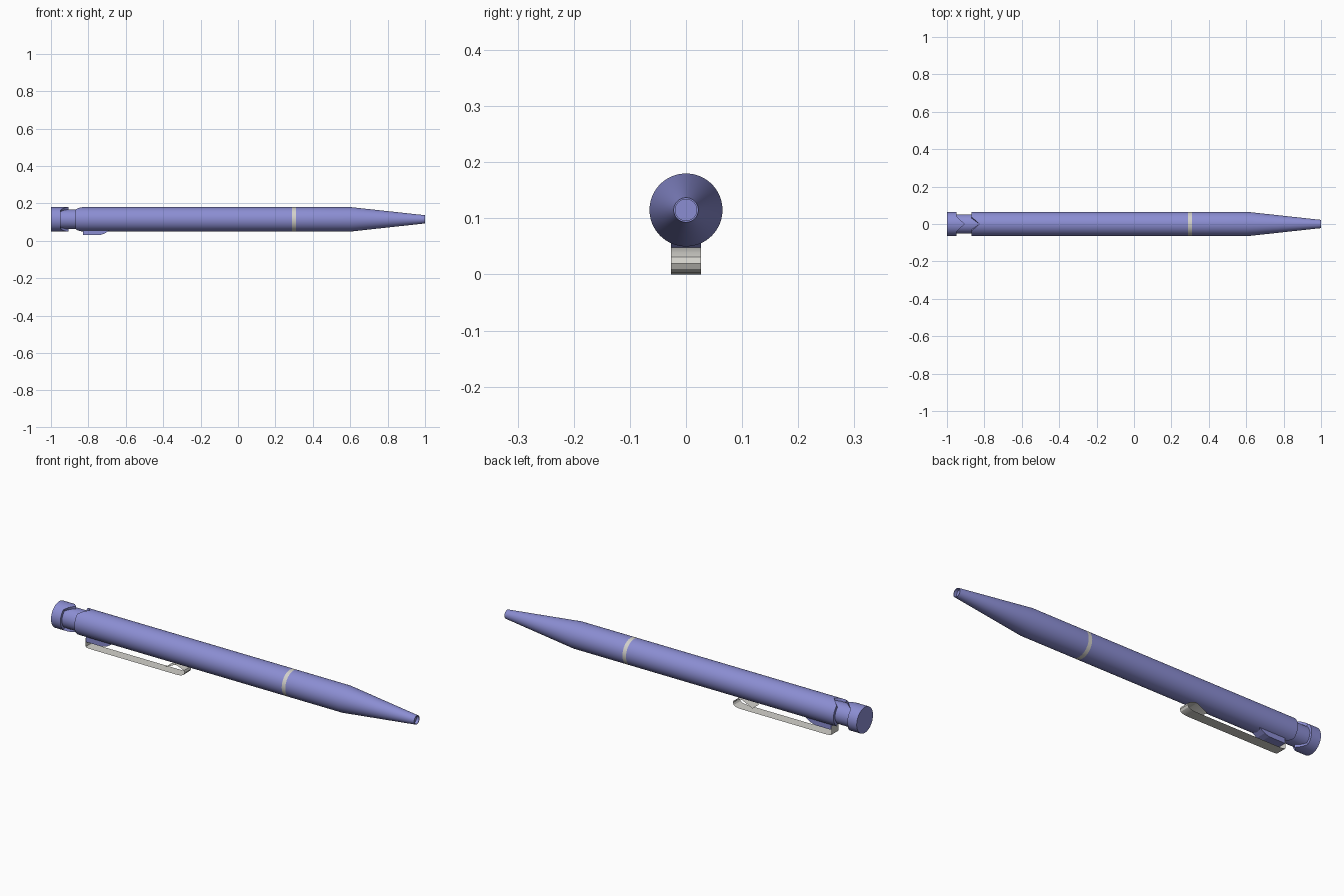
import bpy, bmesh, math

if "Cube" in bpy.data.objects:
    bpy.data.objects.remove(bpy.data.objects["Cube"])

AXIS_Z, R, SEG = 0.115, 0.065, 96


def material(name, rgb):
    m = bpy.data.materials.new(name)
    m.diffuse_color = (*rgb, 1.0)
    m.use_nodes = True
    m.node_tree.nodes["Principled BSDF"].inputs["Base Color"].default_value = m.diffuse_color
    return m


VIOLET = material("violet plastic", (0.26, 0.27, 0.65))
METAL = material("pale metal", (0.65, 0.64, 0.60))


def finish(name, bm, mats, smooth=True, solid=True):
    bmesh.ops.remove_doubles(bm, verts=bm.verts, dist=1e-6)
    if solid:
        bmesh.ops.recalc_face_normals(bm, faces=bm.faces)
    mesh = bpy.data.meshes.new(name)
    bm.to_mesh(mesh)
    bm.free()
    for m in mats:
        mesh.materials.append(m)
    ob = bpy.data.objects.new(name, mesh)
    bpy.context.collection.objects.link(ob)
    if smooth:
        bpy.ops.object.select_all(action='DESELECT')
        ob.select_set(True)
        bpy.context.view_layer.objects.active = ob
        bpy.ops.object.shade_smooth_by_angle(angle=math.radians(30))
    return ob


def tongue(a):
    """Length of the pointed tongue above and below the axis."""
    return 0.043 * max(0.0, 1 - abs(R * math.sin(a)) / 0.04)


def lathe(name, profile, mats, metal_band=None):
    """Turn (x, radius, tongue weight) points about the long axis."""
    bm = bmesh.new()
    angles = [2 * math.pi * i / SEG for i in range(SEG)]
    rings = [[bm.verts.new((x + k * tongue(a), r * math.sin(a), AXIS_Z + r * math.cos(a)))
              for a in angles] for x, r, k in profile]
    for j in range(len(rings) - 1):
        for i in range(SEG):
            n = (i + 1) % SEG
            p, q = rings[j], rings[j + 1]
            f = bm.faces.new((p[i], p[n], q[n], q[i]))
            f.material_index = 1 if j == metal_band else 0
    bmesh.ops.dissolve_degenerate(bm, dist=1e-7, edges=bm.edges)
    return finish(name, bm, mats)


def across(name, outline, half_width, mat, closed, smooth):
    """Sweep an x-z outline across the width."""
    bm = bmesh.new()
    rows = [[bm.verts.new((x, y, z)) for x, z in outline] for y in (-half_width, half_width)]
    n = len(outline)
    for i in range(n if closed else n - 1):
        k = (i + 1) % n
        bm.faces.new((rows[0][i], rows[0][k], rows[1][k], rows[1][i]))
    if closed:
        for row in rows:
            bm.faces.new(row)
    return finish(name, bm, [mat], smooth, closed)


# Barrel with notched rear edge, metal band, tapered nose and recessed tip
lathe("barrel", [(-0.87, 0.05, 1), (-0.87, R, 1), (0.29, R, 0), (0.31, R, 0), (0.605, R, 0),
                 (1.0, 0.022, 0), (1.0, 0.019, 0), (0.985, 0.019, 0), (0.985, 0, 0)],
      [VIOLET, METAL], metal_band=2)

# Twist cap with pointed tongues
lathe("end_cap", [(-1, 0, 0), (-1, R, 0), (-0.948, R, 1), (-0.948, 0.05, 1)], [VIOLET])

# Inner tube joining cap and barrel
lathe("inner_tube", [(-0.98, 0, 0), (-0.98, 0.052, 0), (-0.81, 0.052, 0), (-0.81, 0, 0)], [VIOLET])

# Wedge that carries the clip
across("clip_mount", [(-0.83, 0.07), (-0.83, 0.03), (-0.74, 0.03), (-0.715, 0.038),
                      (-0.68, 0.06), (-0.68, 0.07)], 0.027, VIOLET, True, False)

# Bent sheet-metal clip with a rounded, folded-up end
across("clip", [(-0.833, 0.048), (-0.833, 0.006), (-0.828, 0.002), (-0.8, 0.0), (-0.32, 0.0),
                (-0.298, 0.003), (-0.286, 0.010), (-0.281, 0.020), (-0.285, 0.031),
                (-0.298, 0.039), (-0.325, 0.048), (-0.335, 0.047), (-0.39, 0.020)],
       0.027, METAL, False, True)
